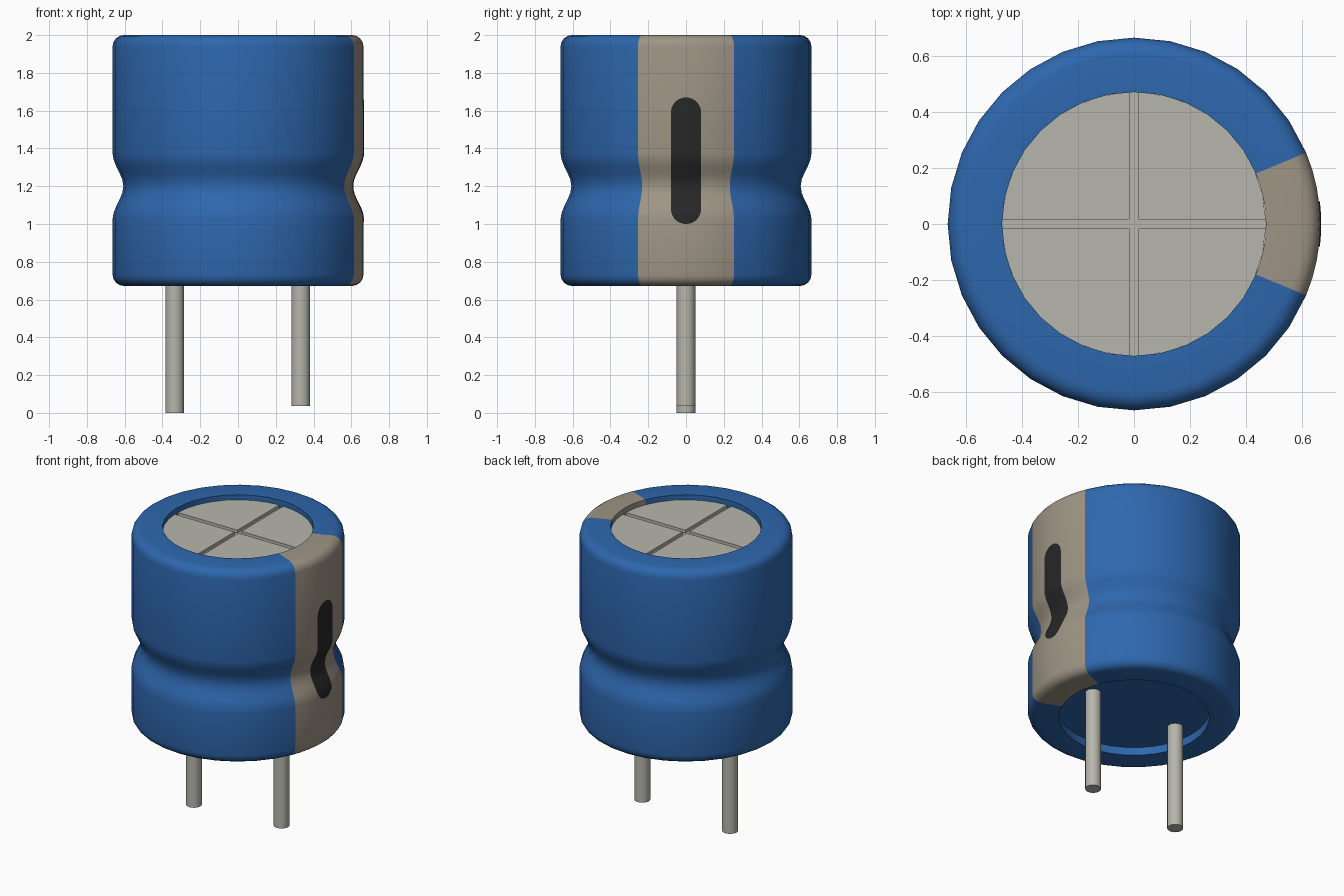
import bpy
import bmesh
from math import sin, cos, pi, radians, asin, sqrt

if "Cube" in bpy.data.objects:
    bpy.data.objects.remove(bpy.data.objects["Cube"])

R, R_IN, TOP, BOT, RND = 0.664, 0.47, 2.0, 0.672, 0.06
GROOVE_Z, GROOVE_H, GROOVE_D = 1.2, 0.175, 0.057


def material(name, color):
    m = bpy.data.materials.new(name)
    m.diffuse_color = (*color, 1)
    m.use_nodes = True
    m.node_tree.nodes["Principled BSDF"].inputs["Base Color"].default_value = m.diffuse_color
    return m


blue = material("blue_film", (0.027, 0.135, 0.42))
tan = material("tan_film", (0.34, 0.30, 0.235))
black = material("dark_ink", (0.02, 0.02, 0.02))
metal = material("metal", (0.47, 0.47, 0.42))


def finish(name, bm, mat):
    me = bpy.data.meshes.new(name)
    bm.to_mesh(me)
    bm.free()
    me.materials.append(mat)
    me.shade_smooth()
    me.set_sharp_from_angle(angle=radians(35))
    ob = bpy.data.objects.new(name, me)
    bpy.context.collection.objects.link(ob)
    return ob


def wall_radius(z):
    t = (z - GROOVE_Z) / GROOVE_H
    return R - (GROOVE_D * 0.5 * (1 + cos(pi * t)) if abs(t) < 1 else 0)


def grid_faces(bm, rows):
    for a, b in zip(rows, rows[1:]):
        for j in range(len(a) - 1):
            bm.faces.new((a[j], b[j], b[j + 1], a[j + 1]))


# Sleeve profile: top lip, rounded corners, pinched groove, bottom lip
corner = [(RND * sin(pi / 2 * i / 4), RND * cos(pi / 2 * i / 4)) for i in range(5)]
profile = [(R_IN, TOP - 0.07), (R_IN, TOP)]
profile += [(R - RND + s, TOP - RND + c) for s, c in corner]
for i in range(11):
    z = GROOVE_Z + GROOVE_H * (1 - i / 5)
    profile.append((wall_radius(z), z))
profile += [(R - RND + s, BOT + RND - c) for s, c in reversed(corner)]
profile += [(R_IN, BOT), (R_IN, BOT + 0.056)]


def revolve(name, start, end, segs, mat):
    bm = bmesh.new()
    angles = [radians(start + (end - start) * j / segs) for j in range(segs + 1)]
    rows = [[bm.verts.new((r * cos(a), r * sin(a), z)) for a in angles]
            for r, z in profile]
    grid_faces(bm, rows)
    return finish(name, bm, mat)


revolve("blue_sleeve", 22.5, 337.5, 28, blue)
revolve("polarity_stripe", -22.5, 22.5, 8, tan)

# Rounded dark mark that follows the stripe surface
bm = bmesh.new()
hw, z_hi, z_lo = 0.08, 1.59, 1.08
outline = [(hw * sin(pi / 2 * i / 8), z_hi + hw * cos(pi / 2 * i / 8)) for i in range(9)]
outline += [(hw, z_hi + (z_lo - z_hi) * i / 20) for i in range(1, 20)]
outline += [(hw * cos(pi / 2 * i / 8), z_lo - hw * sin(pi / 2 * i / 8)) for i in range(9)]
rows = []
for w, z in outline:
    r = wall_radius(z) + 0.003
    ys = [max(w, 0.002) * k / 3 for k in range(-3, 4)]
    rows.append([bm.verts.new((sqrt(r * r - y * y), y, z)) for y in ys])
grid_faces(bm, rows)
finish("minus_mark", bm, black)


def cylinder(name, x, r, z0, z1, segs, mat):
    bm = bmesh.new()
    bmesh.ops.create_cone(bm, cap_ends=True, segments=segs, radius1=r,
                          radius2=r, depth=z1 - z0)
    bmesh.ops.translate(bm, vec=(x, 0, (z0 + z1) / 2), verts=bm.verts)
    return finish(name, bm, mat)


# Recessed base and lid floor
cylinder("base_plug", 0, R_IN, BOT + 0.055, BOT + 0.10, 32, blue)
cylinder("lid_floor", 0, R_IN, TOP - 0.08, TOP - 0.055, 32, metal)

# Lid quadrants separated by the cross-shaped vent score
bm = bmesh.new()
gap = 0.016
a0 = asin(gap / R_IN)
for q in range(4):
    pts = [(gap, gap)]
    for i in range(9):
        a = a0 + (pi / 2 - 2 * a0) * i / 8
        pts.append((R_IN * cos(a), R_IN * sin(a)))
    c, s = cos(q * pi / 2), sin(q * pi / 2)
    up = [bm.verts.new((x * c - y * s, x * s + y * c, TOP - 0.035)) for x, y in pts]
    low = [bm.verts.new((v.co.x, v.co.y, TOP - 0.056)) for v in up]
    bm.faces.new(up)
    for i in range(len(up)):
        k = (i + 1) % len(up)
        bm.faces.new((up[k], up[i], low[i], low[k]))
finish("scored_lid", bm, metal)

# Wire leads, one slightly longer
cylinder("long_lead", -0.335, 0.05, 0.0, BOT + 0.08, 20, metal)
cylinder("short_lead", 0.332, 0.05, 0.036, BOT + 0.08, 20, metal)
